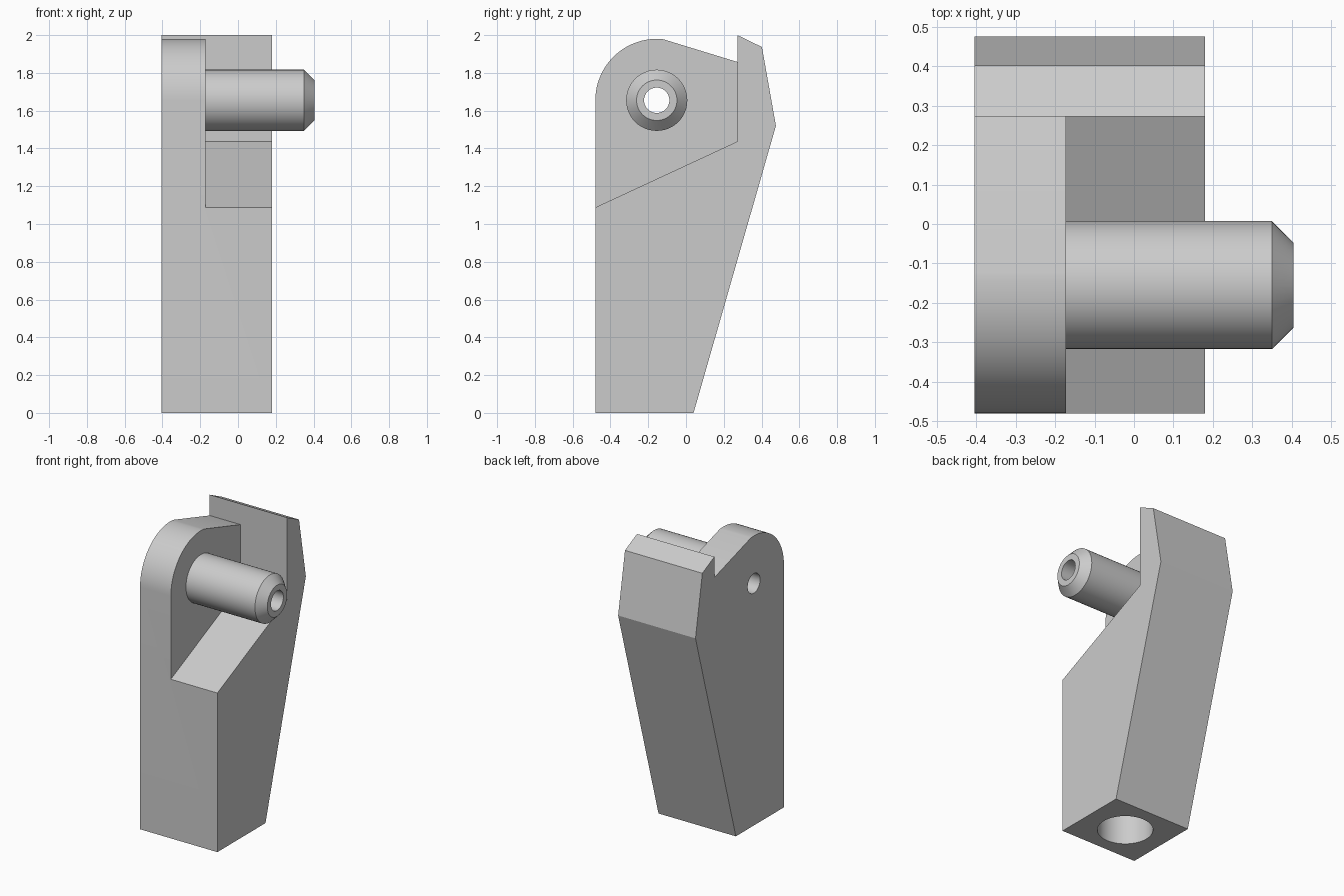
import bpy, bmesh
from math import sin, cos, pi, radians

cube = bpy.data.objects.get("Cube")
if cube:
    bpy.data.objects.remove(cube, do_unlink=True)

grey = bpy.data.materials.new("plain grey")
grey.use_nodes = True
colour = (0.6, 0.6, 0.6, 1)
grey.diffuse_color = colour
grey.node_tree.nodes["Principled BSDF"].inputs["Base Color"].default_value = colour


def finish(name, bm):
    bmesh.ops.recalc_face_normals(bm, faces=bm.faces)
    mesh = bpy.data.meshes.new(name)
    bm.to_mesh(mesh)
    bm.free()
    mesh.materials.append(grey)
    obj = bpy.data.objects.new(name, mesh)
    bpy.context.collection.objects.link(obj)
    return obj


def activate(obj):
    bpy.ops.object.select_all(action='DESELECT')
    obj.select_set(True)
    bpy.context.view_layer.objects.active = obj


def extrude_x(name, profile, x0, x1):
    """Solid from a (y, z) outline swept along x."""
    bm = bmesh.new()
    face = bm.faces.new([bm.verts.new((x0, y, z)) for y, z in profile])
    out = bmesh.ops.extrude_face_region(bm, geom=[face])
    moved = [v for v in out["geom"] if isinstance(v, bmesh.types.BMVert)]
    bmesh.ops.translate(bm, verts=moved, vec=(x1 - x0, 0, 0))
    return finish(name, bm)


def circle(cy, cz, r, n=48):
    return [(cy + r * cos(2 * pi * i / n), cz + r * sin(2 * pi * i / n)) for i in range(n)]


def cut(obj, cutter):
    cutter.hide_render = True
    mod = obj.modifiers.new("cut", 'BOOLEAN')
    mod.operation = 'DIFFERENCE'
    mod.solver = 'EXACT'
    mod.object = cutter
    activate(obj)
    bpy.ops.object.modifier_apply(modifier=mod.name)
    bpy.data.objects.remove(cutter, do_unlink=True)


LEFT, WALL, RIGHT = -0.405, -0.172, 0.18
PY, PZ = -0.155, 1.655          # pin axis
BORE = 0.067

# Body: side outline with a rounded top and a raised back lip
arc = [(PY + 0.325 * cos(radians(a)), PZ + 0.325 * sin(radians(a)))
       for a in [84 + 4 * i for i in range(25)]]
outline = [(-0.48, 0), (0.04, 0), (0.476, 1.52), (0.402, 1.937),
           (0.272, 2.0), (0.272, 1.858)] + arc
body = extrude_x("body", outline, LEFT, RIGHT)

# Notch with a sloped floor
cut(body, extrude_x("notch_cutter",
                    [(-0.697, 0.987), (0.272, 1.437), (0.272, 2.2), (-0.697, 2.2)],
                    WALL, 0.4))

# Bore through the side plate
cut(body, extrude_x("bore_cutter", circle(PY, PZ, BORE), -0.6, 0))

# Round socket in the base
bm = bmesh.new()
bmesh.ops.create_cone(bm, cap_ends=True, segments=48, radius1=0.174, radius2=0.174, depth=1.2)
bmesh.ops.translate(bm, verts=bm.verts, vec=((LEFT + RIGHT) / 2, -0.22, 0))
cut(body, finish("socket_cutter", bm))

# Hollow pin with a chamfered tip, turned about the x axis
bm = bmesh.new()
section = [(WALL, BORE), (WALL, 0.162), (0.35, 0.162), (0.405, 0.107), (0.405, BORE)]
rings = [[bm.verts.new((x, y, z)) for y, z in circle(PY, PZ, r)] for x, r in section]
for a, b in zip(rings, rings[1:] + rings[:1]):
    for i in range(len(a)):
        j = (i + 1) % len(a)
        bm.faces.new((a[i], a[j], b[j], b[i]))
pin = finish("pin", bm)

for obj in (body, pin):
    activate(obj)
    bpy.ops.object.shade_smooth_by_angle(angle=radians(25))
